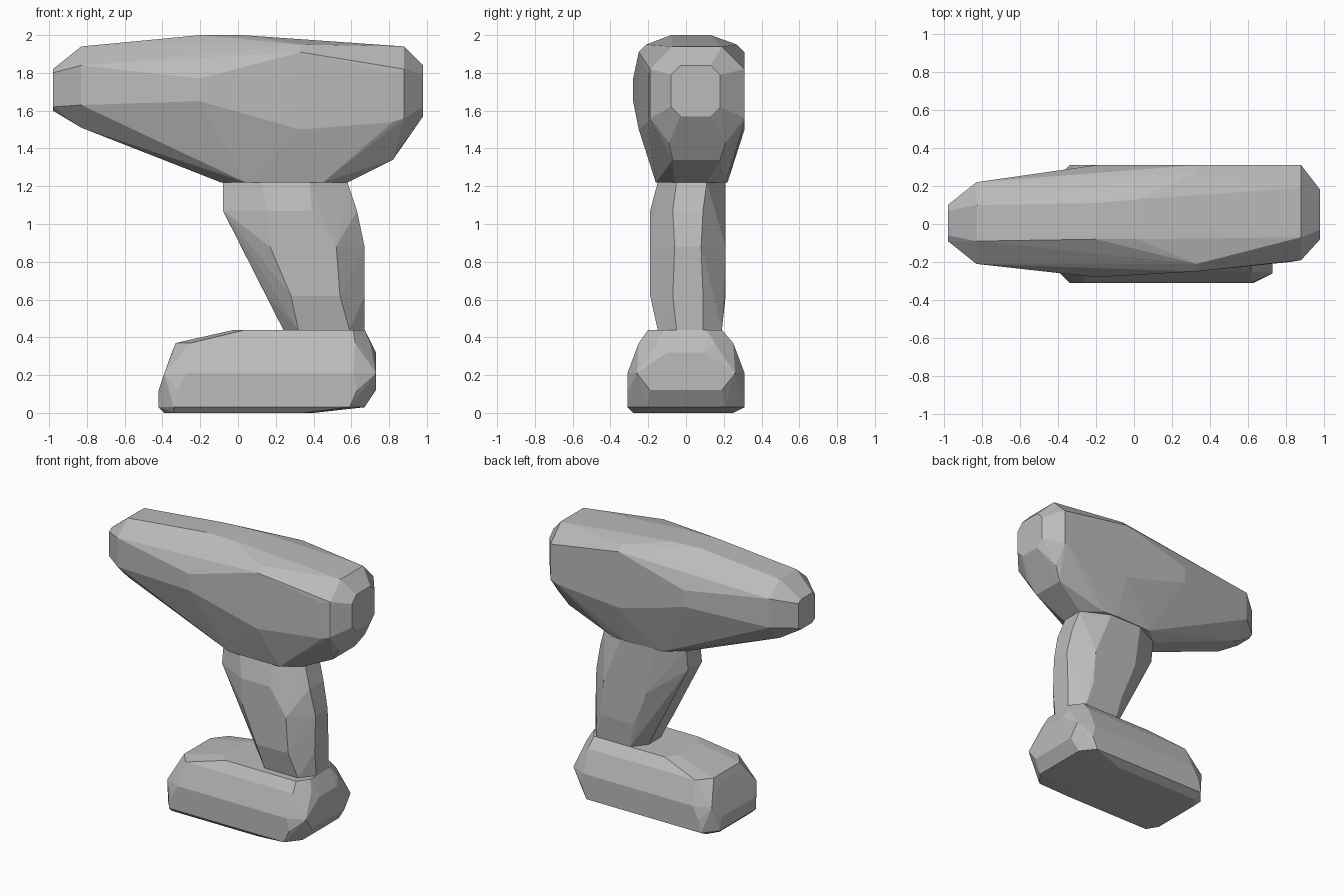
import bpy
import bmesh

default_cube = bpy.data.objects.get("Cube")
if default_cube:
    bpy.data.objects.remove(default_cube, do_unlink=True)

# One plain grey for the whole tool
grey = bpy.data.materials.new("plain_grey")
grey.use_nodes = True
grey_value = (0.5, 0.5, 0.5, 1)
grey.diffuse_color = grey_value
grey.node_tree.nodes["Principled BSDF"].inputs["Base Color"].default_value = grey_value


def chamfered(first, second, low_cut, high_cut):
    """Eight corners of a rectangle, cut separately at its low and high ends."""
    (first_min, first_max), (second_min, second_max) = first, second
    corners = []
    for edge, inward, (cut_first, cut_second) in (
            (second_min, 1, low_cut), (second_max, -1, high_cut)):
        corners += [(first_min + cut_first, edge),
                    (first_max - cut_first, edge),
                    (first_min, edge + inward * cut_second),
                    (first_max, edge + inward * cut_second)]
    return corners


def upright_ring(x, y_range, z_range, low_cut, high_cut):
    """Cross-section standing across the length of the tool."""
    return [(x, y, z) for y, z in chamfered(y_range, z_range, low_cut, high_cut)]


def level_ring(z, x_range, y_range, cut):
    """Cross-section lying flat at one height."""
    return [(x, y, z) for x, y in chamfered(x_range, y_range, cut, cut)]


def faceted_shell(name, rings):
    """Wrap the cross-sections in one flat-shaded convex skin."""
    bm = bmesh.new()
    for ring in rings:
        for point in ring:
            bm.verts.new(point)
    result = bmesh.ops.convex_hull(bm, input=list(bm.verts))
    leftover = set(result["geom_interior"]) | set(result["geom_unused"])
    loose = [item for item in leftover if isinstance(item, bmesh.types.BMVert)]
    bmesh.ops.delete(bm, geom=loose, context="VERTS")
    bmesh.ops.recalc_face_normals(bm, faces=list(bm.faces))
    mesh = bpy.data.meshes.new(name)
    bm.to_mesh(mesh)
    bm.free()
    mesh.materials.append(grey)
    shell = bpy.data.objects.new(name, mesh)
    bpy.context.collection.objects.link(shell)
    return shell


# Motor housing: nose tip, shoulder, belly, waist, rear shoulder and rear cap
faceted_shell("motor_housing", [
    upright_ring(-.98, (-.09, .1), (1.6, 1.82), (.03, .02), (.03, .02)),
    upright_ring(-.83, (-.21, .22), (1.51, 1.94), (.12, .12), (.12, .1)),
    upright_ring(-.2, (-.28, .31), (1.27, 2), (.2, .38), (.2, .23)),
    upright_ring(.02, (-.26, .31), (1.22, 2), (.13, .36), (.18, .2)),
    upright_ring(.33, (-.25, .31), (1.22, 1.95), (.09, .28), (.04, .04)),
    upright_ring(.82, (-.2, .31), (1.34, 1.9), (.13, .2), (.1, .1)),
    upright_ring(.88, (-.19, .31), (1.43, 1.94), (.1, .13), (.12, .12)),
    upright_ring(.98, (-.08, .18), (1.57, 1.84), (.05, .05), (.05, .05)),
    level_ring(1.22, (-.09, .58), (-.16, .21), (.13, .1)),
])

# Handle: slanted along the front, bowed along the back
faceted_shell("handle", [
    level_ring(1.22, (-.08, .58), (-.15, .21), (.2, .1)),
    level_ring(1.07, (-.08, .63), (-.19, .21), (.24, .12)),
    level_ring(.88, (.02, .67), (-.19, .21), (.15, .13)),
    level_ring(.62, (.15, .67), (-.19, .21), (.13, .12)),
    level_ring(.44, (.24, .67), (-.15, .19), (.08, .1)),
])

# Battery foot: flat sole, wide middle and sloping top
faceted_shell("battery_foot", [
    level_ring(0, (-.39, .4), (-.28, .25), (.05, .08)),
    level_ring(.03, (-.42, .67), (-.31, .31), (.08, .1)),
    level_ring(.12, (-.42, .73), (-.31, .31), (.1, .12)),
    level_ring(.21, (-.39, .73), (-.31, .31), (.12, .05)),
    level_ring(.32, (-.35, .73), (-.26, .26), (.1, .16)),
    level_ring(.37, (-.33, .7), (-.25, .25), (.08, .1)),
    level_ring(.44, (-.02, .67), (-.2, .19), (.06, .08)),
])
